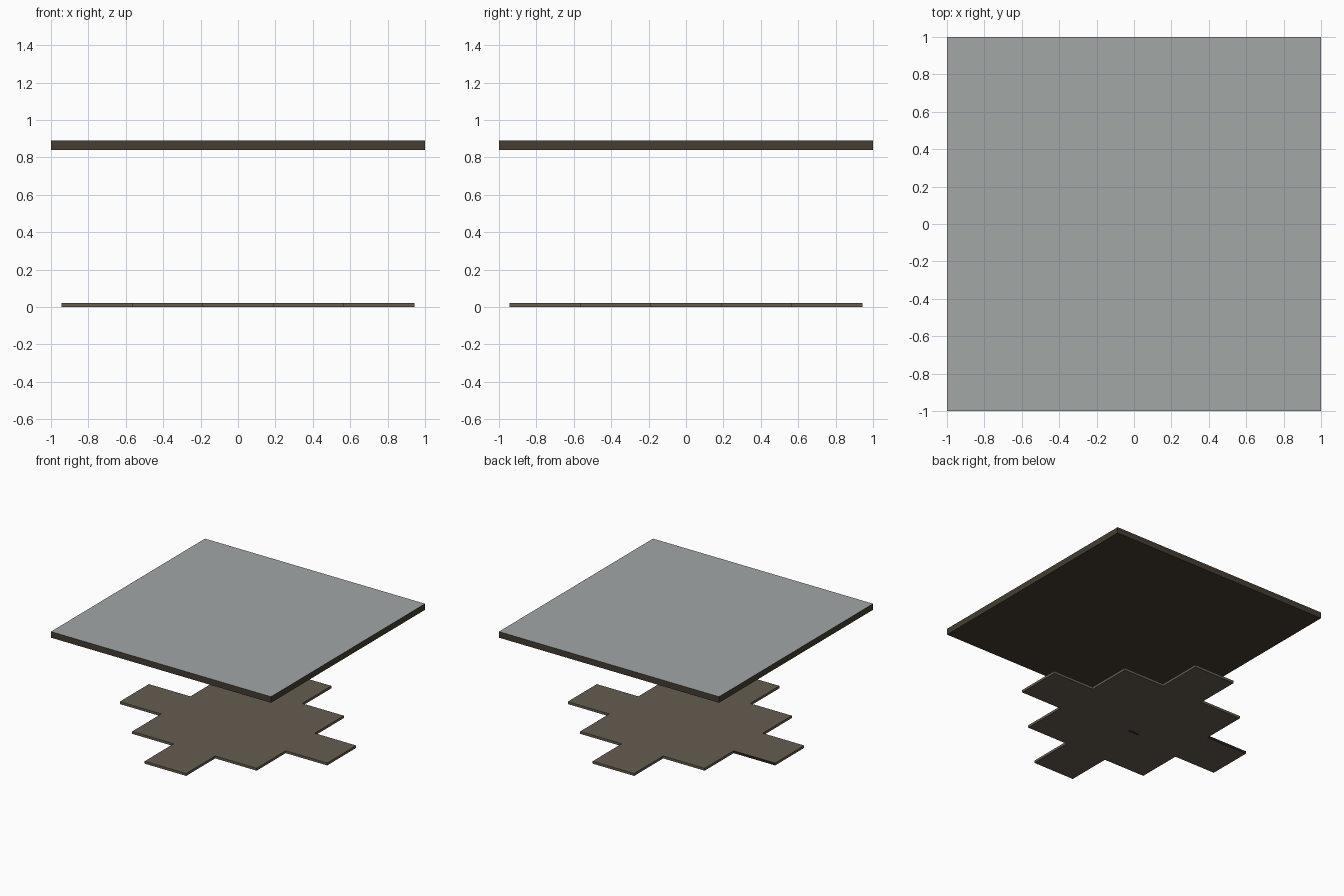
import bpy, bmesh

if "Cube" in bpy.data.objects:
    bpy.data.objects.remove(bpy.data.objects["Cube"])


def material(name, rgb):
    m = bpy.data.materials.new(name)
    m.diffuse_color = (*rgb, 1.0)
    m.use_nodes = True
    m.node_tree.nodes["Principled BSDF"].inputs["Base Color"].default_value = m.diffuse_color
    return m


pale_grey = material("pale grey", (0.36, 0.385, 0.38))
dark_brown = material("dark brown", (0.058, 0.048, 0.032))
taupe = material("taupe", (0.130, 0.108, 0.078))
near_black = material("near black", (0.02, 0.018, 0.015))


def make_object(name, bm, mats):
    mesh = bpy.data.meshes.new(name)
    bm.normal_update()
    bm.to_mesh(mesh)
    bm.free()
    for m in mats:
        mesh.materials.append(m)
    ob = bpy.data.objects.new(name, mesh)
    bpy.context.collection.objects.link(ob)
    return ob


def box(name, x, y, z, mats):
    bm = bmesh.new()
    bmesh.ops.create_cube(bm, size=1)
    for v in bm.verts:
        v.co = [r[0] if c < 0 else r[1] for c, r in zip(v.co, (x, y, z))]
    return make_object(name, bm, mats)


# Square upper slab: pale top face, dark sides and underside
slab = box("upper_slab", (-1, 1), (-1, 1), (0.84, 0.89), [dark_brown, pale_grey])
for p in slab.data.polygons:
    p.material_index = int(p.normal.z > 0.5)

# Stepped diamond base: square tiles within two steps of the centre
S, T = 0.377, 0.02
bm = bmesh.new()
for i in range(-2, 3):
    for j in range(-2, 3):
        if abs(i) + abs(j) <= 2:
            bm.faces.new([bm.verts.new(((i + a) * S, (j + b) * S, 0))
                          for a, b in ((-.5, -.5), (.5, -.5), (.5, .5), (-.5, .5))])
bmesh.ops.remove_doubles(bm, verts=bm.verts, dist=1e-4)
ext = bmesh.ops.extrude_face_region(bm, geom=bm.faces[:], use_keep_orig=True)
top = [g for g in ext["geom"] if isinstance(g, bmesh.types.BMVert)]
bmesh.ops.translate(bm, verts=top, vec=(0, 0, T))
bmesh.ops.recalc_face_normals(bm, faces=bm.faces)
base = make_object("stepped_base", bm, [taupe, near_black])

# One tile end on the left has a dark rear edge
for p in base.data.polygons:
    if p.normal.y > 0.5 and p.center.x < -1.6 * S:
        p.material_index = 1

# Small dark mark under the base
box("underside_mark", (-0.14, -0.04), (-0.122, -0.102), (-0.0005, 0.002), [near_black])
